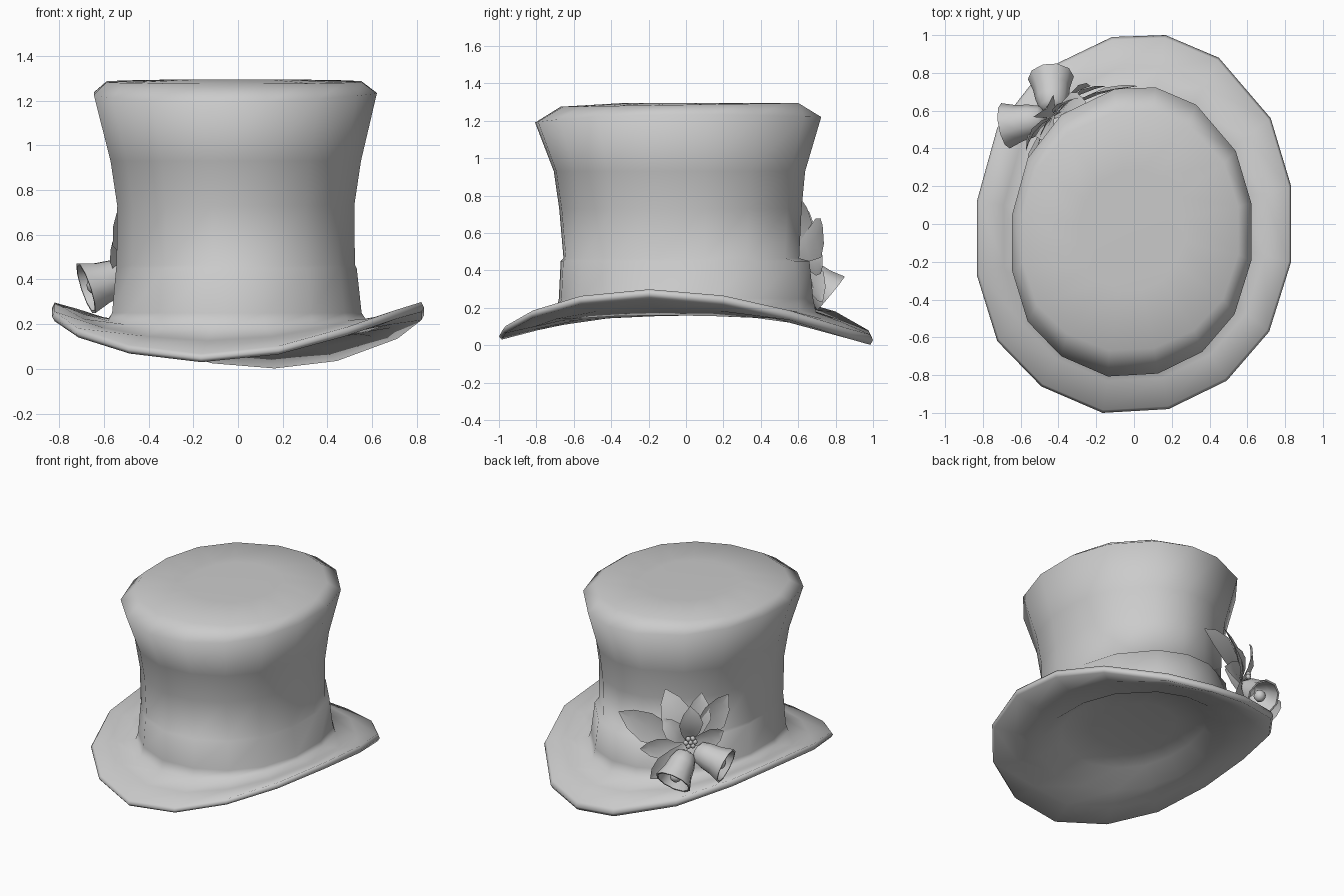
import bpy, bmesh, math
from mathutils import Vector

cube = bpy.data.objects.get("Cube")
if cube:
    bpy.data.objects.remove(cube)

grey = bpy.data.materials.new("plain_grey")
grey.use_nodes = True
COLOUR = (0.6, 0.6, 0.6, 1)
grey.diffuse_color = COLOUR
grey.node_tree.nodes["Principled BSDF"].inputs["Base Color"].default_value = COLOUR

# Slightly lopsided oval shared by every ring of the hat
OUTLINE = [(0.2, 1), (-0.14, 0.99), (-0.59, 0.81), (-0.87, 0.51),
           (-1, 0.12), (-1, -0.27), (-0.87, -0.62), (-0.59, -0.86),
           (-0.2, -1), (0.22, -0.98), (0.59, -0.83), (0.86, -0.57),
           (1, -0.2), (1, 0.2), (0.87, 0.56), (0.54, 0.88)]


def finish(name, bm, angle=180):
    bmesh.ops.recalc_face_normals(bm, faces=bm.faces)
    mesh = bpy.data.meshes.new(name)
    bm.to_mesh(mesh)
    bm.free()
    mesh.materials.append(grey)
    obj = bpy.data.objects.new(name, mesh)
    bpy.context.collection.objects.link(obj)
    bpy.ops.object.select_all(action="DESELECT")
    obj.select_set(True)
    bpy.context.view_layer.objects.active = obj
    bpy.ops.object.shade_smooth_by_angle(angle=math.radians(angle))
    return obj


def loft(bm, rings):
    """Skin a list of closed rings of points and cap both ends."""
    loops = [[bm.verts.new(p) for p in ring] for ring in rings]
    for a, b in zip(loops, loops[1:]):
        n = len(a)
        for i in range(n):
            j = (i + 1) % n
            bm.faces.new((a[i], a[j], b[j], b[i]))
    bm.faces.new(loops[0])
    bm.faces.new(loops[-1])


def hat_ring(rx, ry, z, cx=0.0, cy=0.0, saddle=0.0, tilt=0.0):
    """Oval ring; saddle lifts the sides, tilt lifts the back."""
    points = []
    for u, v in OUTLINE:
        lift = saddle * math.cos(2 * math.atan2(v, u) + 0.35) + tilt * v
        points.append((cx + rx * u, cy + ry * v, z + lift))
    return points


# Hat: shallow hollow, underside of brim, brim edge, brim top, band, crown
rings = [
    hat_ring(0.25, 0.3, 0.25),
    hat_ring(0.42, 0.52, 0.23, 0, 0, 0.01),
    hat_ring(0.54, 0.66, 0.145, 0, 0, 0.015),
    hat_ring(0.69, 0.83, 0.14, 0, 0, 0.06),
    hat_ring(0.82, 0.985, 0.134, 0, 0, 0.118, -0.014),
    hat_ring(0.832, 1.0, 0.155, 0, 0, 0.118, -0.01),
    hat_ring(0.82, 0.985, 0.18, 0, 0, 0.118, -0.005),
    hat_ring(0.69, 0.83, 0.185, 0, 0, 0.06),
    hat_ring(0.575, 0.695, 0.2, -0.005, 0, 0.025),
    hat_ring(0.558, 0.68, 0.25, -0.005, 0),
    hat_ring(0.538, 0.665, 0.45, -0.007, -0.005),
    hat_ring(0.533, 0.63, 0.465, -0.01, -0.025),
    hat_ring(0.53, 0.648, 0.73, -0.01, -0.03),
    hat_ring(0.56, 0.672, 0.93, -0.01, -0.035),
    hat_ring(0.633, 0.765, 1.22, -0.012, -0.042, 0.015, 0.015),
    hat_ring(0.57, 0.635, 1.285, -0.018, -0.035, 0, 0.01),
    hat_ring(0.28, 0.32, 1.294, -0.018, -0.03),
]
bm = bmesh.new()
loft(bm, rings)
finish("top_hat", bm, 85)


# Leaves: creased, pointed blades around one centre on the crown
def leaf(name, base, tip, width, bulge=0.03):
    base, tip = Vector(base), Vector(tip)
    mid = (base + tip) / 2
    out = Vector((mid.x / 0.28, mid.y / 0.42, 0)).normalized()
    side = (tip - base).cross(out).normalized()
    bm = bmesh.new()
    rows = []
    for t, w in ((0, 0.15), (0.3, 0.75), (0.58, 1), (0.82, 0.65), (1, 0.02)):
        centre = base.lerp(tip, t) + out * bulge * math.sin(math.pi * t)
        half = side * width * w / 2
        fold = out * 0.02 * w
        rows.append([bm.verts.new(p) for p in
                     (centre - half + fold, centre, centre + half + fold)])
    for a, b in zip(rows, rows[1:]):
        for i in range(2):
            bm.faces.new((a[i], a[i + 1], b[i + 1], b[i]))
    return finish(name, bm, 60)


HEART = Vector((-0.42, 0.57, 0.48))
LEAVES = [
    ("outer_leaf_left", (0.02, 0.73, 0.64), 0.22),
    ("outer_leaf_top", (-0.25, 0.59, 0.82), 0.2),
    ("outer_leaf_upper_right", (-0.44, 0.45, 0.79), 0.18),
    ("outer_leaf_right", (-0.53, 0.28, 0.74), 0.21),
    ("outer_leaf_low", (-0.23, 0.73, 0.23), 0.16),
    ("inner_leaf_left", (-0.15, 0.73, 0.42), 0.15),
    ("inner_leaf_top", (-0.46, 0.61, 0.76), 0.16),
    ("inner_leaf_upper_left", (-0.28, 0.67, 0.65), 0.14),
    ("inner_leaf_right", (-0.57, 0.39, 0.53), 0.14),
]
for name, tip, width in LEAVES:
    leaf(name, HEART, tip, width)


def ball(bm, centre, radius, u=8, v=6):
    made = bmesh.ops.create_uvsphere(bm, u_segments=u, v_segments=v, radius=radius)
    bmesh.ops.translate(bm, vec=centre, verts=made["verts"])


# Bells: lathed cups with a clapper, pointing along an axis
BELL = [(0.035, 0), (0.07, 0.02), (0.088, 0.08), (0.098, 0.15), (0.122, 0.225),
        (0.11, 0.225), (0.085, 0.15), (0.04, 0.06)]


def bell(name, base, mouth):
    base = Vector(base)
    axis = (Vector(mouth) - base).normalized()
    turn = axis.to_track_quat("Z", "Y")
    bm = bmesh.new()
    loft(bm, [[base + turn @ Vector((r * math.cos(i * math.pi / 5),
                                     r * math.sin(i * math.pi / 5), h))
               for i in range(10)] for r, h in BELL])
    finish(name, bm, 60)
    bm = bmesh.new()
    ball(bm, base + axis * 0.18, 0.04)
    finish(name + "_clapper", bm)


bell("bell_back", (-0.43, 0.6, 0.42), (-0.44, 0.77, 0.28))
bell("bell_side", (-0.47, 0.56, 0.43), (-0.68, 0.52, 0.36))

# Berries clustered at the heart of the leaves
bm = bmesh.new()
out = Vector((-0.75, 0.65, 0))
across = Vector((-0.65, -0.75, 0))
for i in range(7):
    a = i * math.tau / 6
    spread = 0 if i == 6 else 0.03
    ball(bm, HEART + out * 0.05 + across * spread * math.cos(a)
         + Vector((0, 0, 0.02 + spread * math.sin(a))), 0.018, 6, 4)
finish("berries", bm)
